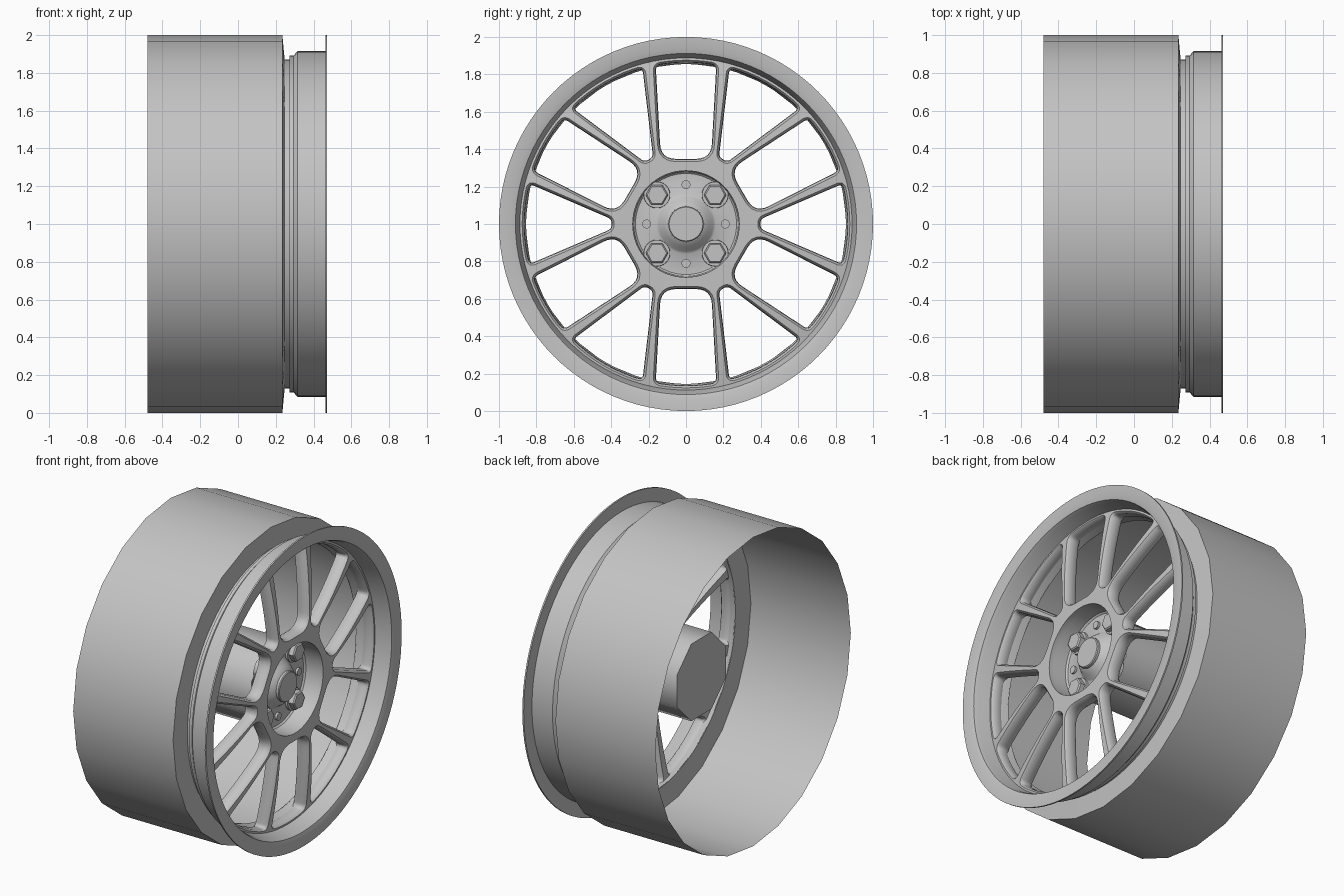
import bpy, bmesh
from math import radians, sin, cos, pi, hypot
from mathutils import Vector
from mathutils.geometry import delaunay_2d_cdt

cube = bpy.data.objects.get("Cube")
if cube:
    bpy.data.objects.remove(cube, do_unlink=True)

GREY = (0.55, 0.55, 0.55, 1)
metal = bpy.data.materials.new("grey_metal")
metal.use_nodes = True
metal.diffuse_color = GREY
metal.node_tree.nodes["Principled BSDF"].inputs["Base Color"].default_value = GREY


def finish(name, bm, angle=35):
    bmesh.ops.recalc_face_normals(bm, faces=bm.faces)
    mesh = bpy.data.meshes.new(name)
    bm.to_mesh(mesh)
    bm.free()
    mesh.materials.append(metal)
    obj = bpy.data.objects.new(name, mesh)
    bpy.context.collection.objects.link(obj)
    bpy.ops.object.select_all(action="DESELECT")
    obj.select_set(True)
    bpy.context.view_layer.objects.active = obj
    bpy.ops.object.shade_smooth_by_angle(angle=radians(angle))
    return obj


def lathe(name, profile, sides, closed=False, caps=False, centre=(0, 1), phase=0, angle=35):
    """Turn a list of (x, radius) around an axis parallel to x."""
    bm = bmesh.new()
    rings = []
    for x, r in profile:
        turn = [phase + 2 * pi * i / sides for i in range(sides)]
        rings.append([bm.verts.new((x, centre[0] + r * cos(a), centre[1] + r * sin(a)))
                      for a in turn])
    pairs = list(zip(rings, rings[1:]))
    if closed:
        pairs.append((rings[-1], rings[0]))
    for a, b in pairs:
        for i in range(sides):
            j = (i + 1) % sides
            bm.faces.new((a[i], a[j], b[j], b[i]))
    if caps:
        bm.faces.new(rings[0])
        bm.faces.new(rings[-1])
    return finish(name, bm, angle)


# Barrel: open sleeve with an inward shoulder at its front end
lathe("barrel", [(-0.48, 1), (0.235, 1), (0.248, 0.86)], 24, phase=pi / 2)

# Rim: front flange, outer seat and drop to the shoulder
lathe("rim", [(0.462, 0.915), (0.462, 1), (0.472, 1), (0.47, 0.94), (0.462, 0.912),
              (0.44, 0.903), (0.36, 0.888), (0.29, 0.865), (0.245, 0.855), (0.245, 0.87),
              (0.275, 0.87), (0.315, 0.915)], 96, closed=True)


def rounded(corners, step=0.04):
    """Loop through corners (u, v, cut), rounding each and sampling the sides."""
    ends = []
    for i, (u, v, cut) in enumerate(corners):
        p = Vector((u, v))
        before = Vector(corners[i - 1][:2])
        after = Vector(corners[(i + 1) % len(corners)][:2])
        a = p + (before - p).normalized() * cut
        b = p + (after - p).normalized() * cut
        if cut:
            ends.append([a * (1 - t) ** 2 + p * 2 * t * (1 - t) + b * t * t
                         for t in (k / 6 for k in range(7))])
        else:
            ends.append([p])
    loop = []
    for i, arc in enumerate(ends):
        loop += arc
        nxt = ends[(i + 1) % len(ends)][0]
        count = max(1, round((nxt - arc[-1]).length / step))
        loop += [arc[-1].lerp(nxt, k / count) for k in range(1, count)]
    return loop


def window(base, half_base, cut, half_tip, reach=0.865):
    """Opening between two spokes, pointing along u, with an arc at the rim."""
    end = (reach ** 2 - half_tip ** 2) ** 0.5
    arc = [(reach * cos(t), reach * sin(t), 0)
           for t in (half_tip / reach * k / 4 for k in range(-3, 4))]
    return rounded([(base, half_base, cut), (base, -half_base, cut),
                    (end, -half_tip, 0.03), *arc, (end, half_tip, 0.03)])


def grow(loop, d):
    """Offset a counter-clockwise loop outward."""
    out = []
    for i, p in enumerate(loop):
        t = (loop[(i + 1) % len(loop)] - loop[i - 1]).normalized()
        out.append(p + Vector((t.y, -t.x)) * d)
    return out


def turned(loop, a):
    return [Vector((p.x * cos(a) - p.y * sin(a), p.x * sin(a) + p.y * cos(a))) for p in loop]


def circle(r, n):
    return [Vector((r * cos(2 * pi * i / n), r * sin(2 * pi * i / n))) for i in range(n)]


# Spokes: pierced dished disc, stacked in levels so that the edges are chamfered
wide = window(0.345, 0.137, 0.085, 0.165)
narrow = window(0.395, 0.028, 0.026, 0.218)
openings = []
for k in range(6):
    openings.append(turned(narrow, radians(60 * k)))
    openings.append(turned(wide, radians(60 * k + 30)))


def face_x(r):
    return 0.41 - 0.05 * (max(0, r - 0.285) / 0.6) ** 2


bm = bmesh.new()
levels = []
for depth, spread in ((0, 0.011), (0.014, 0), (0.065, -0.003), (0.085, 0.008)):
    loops = [circle(0.892, 96), circle(0.285, 64)] + [grow(w, spread) for w in openings]
    flat = [p for loop in loops for p in loop]
    verts = [bm.verts.new((face_x(hypot(p.x, p.y)) - depth, p.x, p.y + 1)) for p in flat]
    levels.append((flat, verts))

owner, edges = [], []
for n, loop in enumerate(loops):
    start = len(owner)
    edges += [(start + i, start + (i + 1) % len(loop)) for i in range(len(loop))]
    owner += [n] * len(loop)

for flat, verts in (levels[0], levels[-1]):
    for tri in delaunay_2d_cdt(flat, edges, [], 0, 1e-6)[2]:
        if len({owner[i] for i in tri}) > 1:
            bm.faces.new([verts[i] for i in tri])
for (_, upper), (_, lower) in zip(levels, levels[1:]):
    for a, b in edges:
        bm.faces.new((upper[a], upper[b], lower[b], lower[a]))
finish("spokes", bm, 40)

# Hub: recessed cup, raised cone with a centre cap, and drum behind
lathe("hub_cup", [(0.405, 0.286), (0.29, 0.28), (0.28, 0.27), (0.28, 0.16), (0.29, 0.145),
                  (0.325, 0.12), (0.34, 0.095)], 64)
lathe("centre_cap", [(0.30, 0.095), (0.355, 0.095), (0.36, 0.09)], 40, caps=True)
lathe("hub_drum", [(-0.11, 0.27), (0.27, 0.27)], 8, caps=True, phase=pi / 8, angle=50)

# Wheel nuts and locating pins around the cone
for k in range(4):
    a = radians(45 + 90 * k)
    spot = (0.22 * cos(a), 1 + 0.22 * sin(a))
    lathe(f"nut_washer_{k + 1}", [(0.27, 0.072), (0.295, 0.07)], 24, caps=True, centre=spot)
    lathe(f"wheel_nut_{k + 1}", [(0.28, 0.06), (0.325, 0.06), (0.332, 0.052)], 6,
          caps=True, centre=spot)
    b = radians(90 * k)
    lathe(f"locating_pin_{k + 1}", [(0.27, 0.024), (0.295, 0.024)], 20, caps=True,
          centre=(0.21 * cos(b), 1 + 0.21 * sin(b)))
